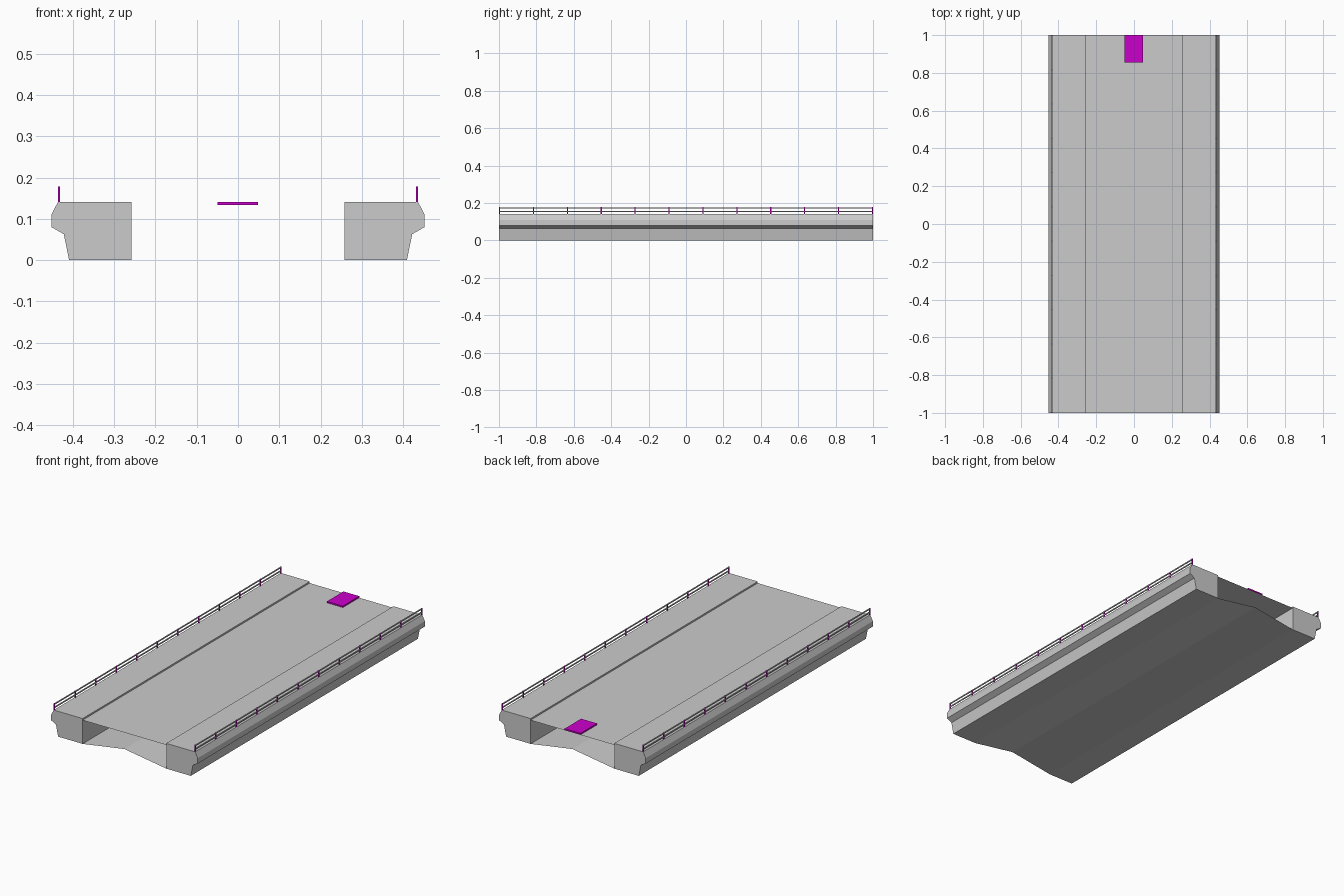
import bpy, bmesh

cube = bpy.data.objects.get("Cube")
if cube:
    bpy.data.objects.remove(cube, do_unlink=True)


def make_material(name, rgb):
    mat = bpy.data.materials.new(name)
    mat.use_nodes = True
    color = (*rgb, 1)
    mat.diffuse_color = color
    mat.node_tree.nodes["Principled BSDF"].inputs["Base Color"].default_value = color
    return mat


GREY = make_material("concrete grey", (0.6, 0.6, 0.6))
MAGENTA = make_material("magenta", (0.6, 0.0, 0.6))


def finish(name, bm, mat):
    mesh = bpy.data.meshes.new(name)
    bm.to_mesh(mesh)
    bm.free()
    mesh.materials.append(mat)
    obj = bpy.data.objects.new(name, mesh)
    bpy.context.collection.objects.link(obj)
    return obj


def extrude_profile(name, points, mat, closed):
    """Sweep an x-z profile along the whole length of the deck."""
    bm = bmesh.new()
    front = [bm.verts.new((x, -1, z)) for x, z in points]
    back = [bm.verts.new((x, 1, z)) for x, z in points]
    n = len(points)
    for i in range(n if closed else n - 1):
        j = (i + 1) % n
        bm.faces.new((front[i], front[j], back[j], back[i]))
    if closed:
        bm.faces.new(front)
        bm.faces.new(back)
        bmesh.ops.recalc_face_normals(bm, faces=bm.faces)
    return finish(name, bm, mat)


def add_box(bm, x, y, z):
    """Add a box from (min, max) ranges."""
    made = bmesh.ops.create_cube(bm, size=1)
    for v in made["verts"]:
        v.co = [r[0] + (c + 0.5) * (r[1] - r[0]) for r, c in zip((x, y, z), v.co)]


# Side girders with sidewalks
HALF = 0.258
girder = [(HALF, 0), (0.409, 0), (0.422, 0.063), (0.452, 0.08),
          (0.452, 0.11), (0.436, 0.141), (HALF, 0.141)]
for side, sign in (("left", 1), ("right", -1)):
    extrude_profile(side + "_girder", [(sign * x, z) for x, z in girder], GREY, True)

# Road sheet and raised underside sheet, open at both ends
ROAD_Z = 0.132
extrude_profile("road", [(-HALF, ROAD_Z), (HALF, ROAD_Z)], GREY, False)
extrude_profile("underside", [(HALF, 0), (0, 0.04), (-HALF, 0)], GREY, False)

# Railings: evenly spaced posts carrying two long rails
SPANS = 11
for side, sign in (("left", 1), ("right", -1)):
    x = sorted((sign * 0.431, sign * 0.436))
    posts = bmesh.new()
    for i in range(SPANS + 1):
        y = (-1 + i / SPANS * 2) * 0.997
        add_box(posts, x, (y - 0.003, y + 0.003), (0.141, 0.178))
    finish(side + "_railing_posts", posts, MAGENTA)
    rails = bmesh.new()
    for z in ((0.171, 0.177), (0.152, 0.158)):
        add_box(rails, x, (-0.995, 0.995), z)
    finish(side + "_rails", rails, GREY)

# Marker plate at the back end of the road
plate = bmesh.new()
add_box(plate, (-0.05, 0.048), (0.855, 1), (ROAD_Z + 0.001, 0.141))
finish("marker_plate", plate, MAGENTA)
